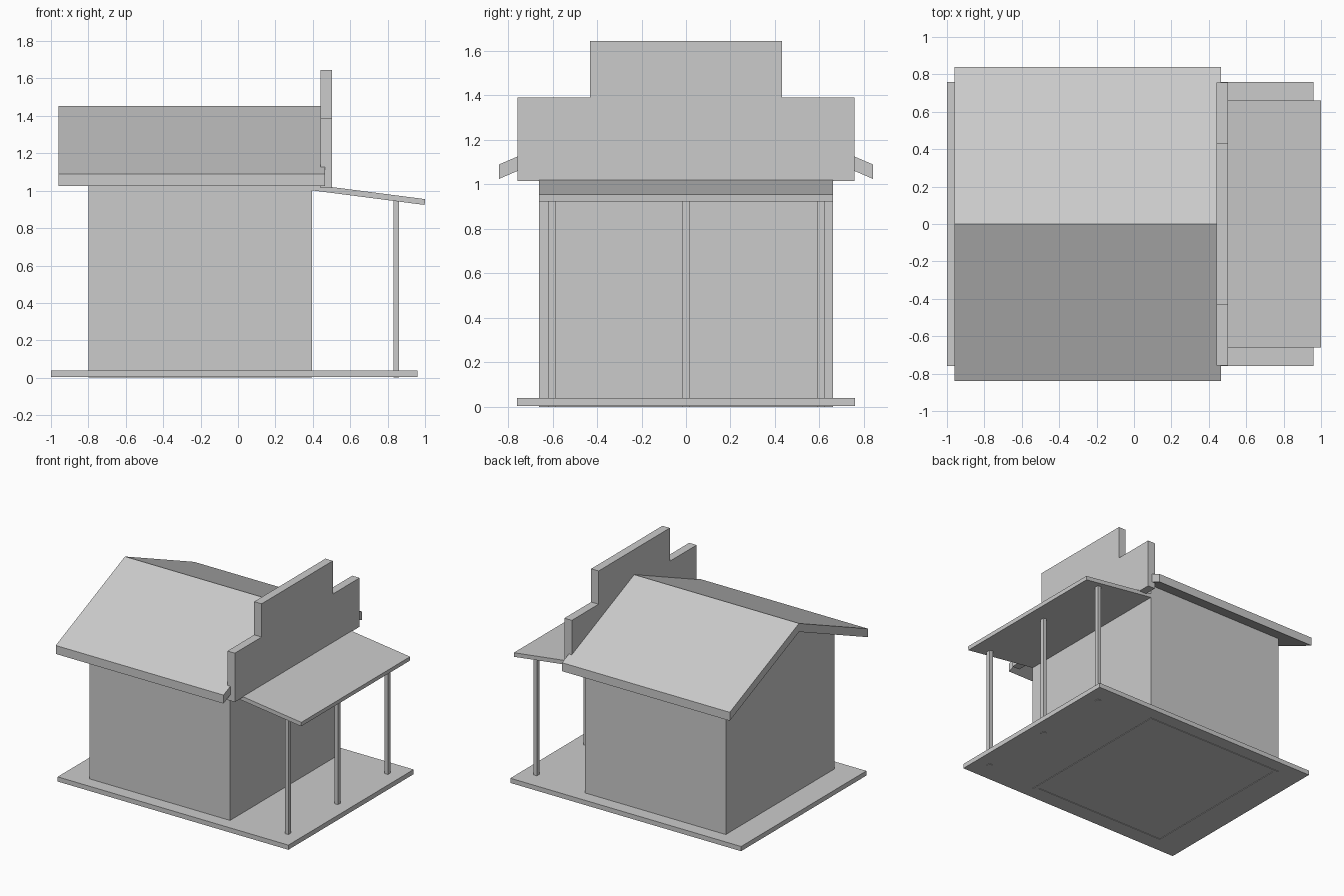
import bpy
from mathutils import Vector

if "Cube" in bpy.data.objects:
    bpy.data.objects.remove(bpy.data.objects["Cube"])


def mesh_object(name, verts, faces):
    mesh = bpy.data.meshes.new(name)
    mesh.from_pydata(verts, [], faces)
    obj = bpy.data.objects.new(name, mesh)
    bpy.context.collection.objects.link(obj)
    return obj


def prism(name, profile, start, depth, place):
    """Extrude a counter-clockwise 2D profile; place(u, v, w) maps it to xyz."""
    n = len(profile)
    verts = [place(u, v, w) for w in (start, start + depth) for u, v in profile]
    faces = [list(range(n))[::-1], list(range(n, 2 * n))]
    faces += [(i, (i + 1) % n, (i + 1) % n + n, i + n) for i in range(n)]
    return mesh_object(name, verts, faces)


def along_x(u, v, w):      # profile in y-z
    return (w, u, v)


def along_y(u, v, w):      # profile in x-z (w runs towards -y to keep normals out)
    return (u, -w, v)


def along_z(u, v, w):      # profile in x-y
    return (u, v, w)


def rect(u0, u1, v0, v1):
    return [(u0, v0), (u1, v0), (u1, v1), (u0, v1)]


# Floor slab
prism("floor_slab", rect(-1.0, 0.96, -0.76, 0.76), 0.004, 0.036, along_z)

# House walls: hollow shell with gabled ends, sunk through the slab
eave_z, peak_z = 1.12, 1.405
footprint = [(-0.8, -0.66, eave_z), (0.395, -0.66, eave_z), (0.395, 0, peak_z),
             (0.395, 0.66, eave_z), (-0.8, 0.66, eave_z), (-0.8, 0, peak_z)]
n = len(footprint)
walls = mesh_object(
    "house_walls",
    [(x, y, 0) for x, y, _ in footprint] + [(x, y, z) for x, y, z in footprint],
    [(i, (i + 1) % n, (i + 1) % n + n, i + n) for i in range(n)])
shell = walls.modifiers.new("thickness", 'SOLIDIFY')
shell.thickness = 0.03
shell.offset = -1
shell.use_even_offset = True

# Main gable roof
prism("gable_roof", [(-0.84, 1.025), (0, 1.387), (0.84, 1.025),
                     (0.84, 1.09), (0, 1.452), (-0.84, 1.09)],
      -0.96, 1.425, along_x)

# Stepped false front
prism("false_front", [(-0.757, 1.015), (0.757, 1.015), (0.757, 1.39), (0.432, 1.39),
                      (0.432, 1.645), (-0.432, 1.645), (-0.432, 1.39), (-0.757, 1.39)],
      0.44, 0.063, along_x)

# Sloping porch roof
prism("porch_roof", [(0.395, 1.002), (0.998, 0.924), (1.0, 0.955), (0.397, 1.033)],
      -0.66, 1.32, along_y)

# Porch posts
for label, y in (("near", -0.602), ("middle", 0.0), ("far", 0.606)):
    prism("porch_post_" + label, rect(0.831, 0.861, y - 0.016, y + 0.016),
          0.0, 0.955, along_z)
